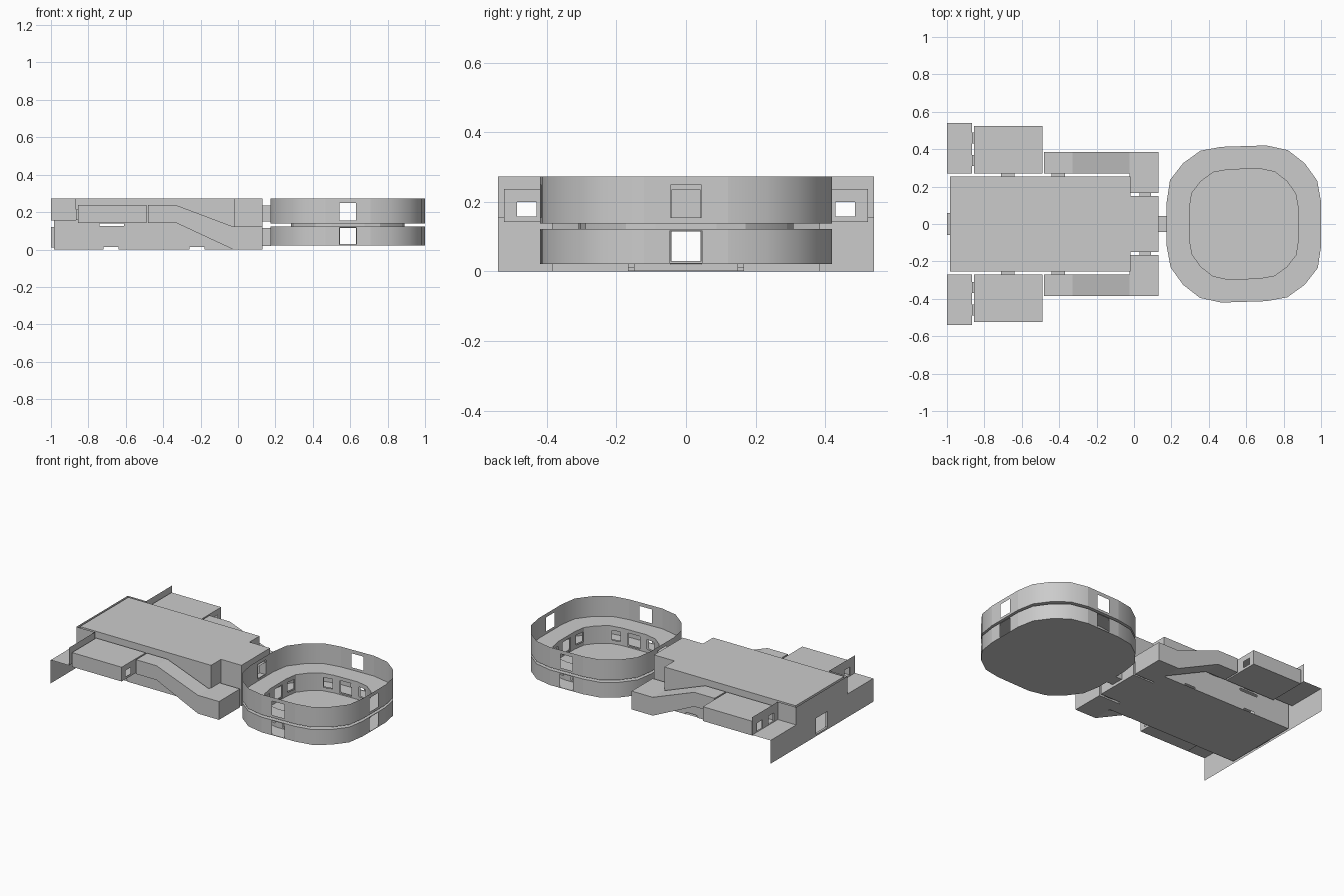
import bpy, bmesh
from mathutils import Vector

if "Cube" in bpy.data.objects:
    bpy.data.objects.remove(bpy.data.objects["Cube"])


class Part:
    """Thin-shell part assembled from walls, slabs and boxes."""
    def __init__(self, name):
        self.name, self.bm = name, bmesh.new()

    def face(self, pts):
        self.bm.faces.new([self.bm.verts.new(p) for p in pts])

    def wall(self, p, q, z0, z1, holes=()):
        # holes: (u0, u1, h0, h1), u measured from p along the wall, h is absolute z
        p, q = Vector(p), Vector(q)
        length = (q - p).length
        d = (q - p) / length
        us = sorted({0, length, *[u for h in holes for u in h[:2]]})
        zs = sorted({z0, z1, *[z for h in holes for z in h[2:]]})
        for a, b in zip(us, us[1:]):
            for c, e in zip(zs, zs[1:]):
                u, z = (a + b) / 2, (c + e) / 2
                if any(h[0] < u < h[1] and h[2] < z < h[3] for h in holes):
                    continue
                A, B = p + d * a, p + d * b
                self.face([(A.x, A.y, c), (B.x, B.y, c), (B.x, B.y, e), (A.x, A.y, e)])

    def slab(self, pts, z):
        self.face([(x, y, z) for x, y in pts])

    def annulus(self, outer, inner, z):
        n = len(outer)
        for i in range(n):
            j = (i + 1) % n
            self.slab([outer[i], outer[j], inner[j], inner[i]], z)

    def prism(self, pts, z0, z1, holes={}, skip=()):
        # holes maps side index to a hole list; skip lists open sides
        for i, p in enumerate(pts):
            if i not in skip:
                self.wall(p, pts[(i + 1) % len(pts)], z0, z1, holes.get(i, ()))
        self.slab(pts, z0)
        self.slab(pts, z1)

    def box(self, x0, x1, y0, y1, z0, z1, holes={}, skip=()):
        # sides: 0 = -y, 1 = +x, 2 = +y, 3 = -x
        self.prism([(x0, y0), (x1, y0), (x1, y1), (x0, y1)], z0, z1, holes, skip)

    def done(self, mirror=False, smooth=False):
        bmesh.ops.remove_doubles(self.bm, verts=self.bm.verts, dist=1e-4)
        bmesh.ops.recalc_face_normals(self.bm, faces=self.bm.faces)
        me = bpy.data.meshes.new(self.name)
        self.bm.to_mesh(me)
        self.bm.free()
        ob = bpy.data.objects.new(self.name, me)
        bpy.context.collection.objects.link(ob)
        if mirror:
            m = ob.modifiers.new("mirror", 'MIRROR')
            m.use_axis = (False, True, False)
            m.use_mirror_merge = False
        if smooth:
            bpy.ops.object.select_all(action='DESELECT')
            ob.select_set(True)
            bpy.context.view_layer.objects.active = ob
            bpy.ops.object.shade_smooth_by_angle()
        return ob


TOP, MID, LOW = 0.273, 0.14, 0.122

# Main hall: wide room with a narrower throat toward the round arena
X0, X1, X2, W, N = -0.985, -0.02, 0.13, 0.255, 0.15
hall = Part("main_hall")
outline = [(X0, -W), (X1, -W), (X1, -N), (X2, -N), (X2, N), (X1, N), (X1, W), (X0, W)]
slots = [(-0.74, -0.61, 0.125, MID), (-0.72, -0.64, 0, 0.014), (-0.26, -0.18, 0, 0.014)]
front = [(a - X0, b - X0, c, d) for a, b, c, d in slots]
back = [(X1 - b, X1 - a, c, d) for a, b, c, d in slots]
hall.prism(outline, 0.002, TOP, {
    0: front, 6: back,
    3: [(N - 0.045, N + 0.045, 0.02, 0.115), (N - 0.04, N + 0.04, 0.15, 0.235)],
    7: [(W - 0.06, W + 0.06, 0.012, 0.12)]})
hall.done()

# End wall with stepped shoulders and a central doorway
end = Part("end_wall")
end.wall((-1, -0.54), (-1, 0.54), 0, 0.155, [(0.48, 0.60, 0.012, 0.12)])
end.wall((-1, -0.27), (-1, 0.27), 0.155, TOP)
end.box(-1, X0, -0.06, 0.06, 0.012, 0.12, skip=(1, 3))
end.done()

# Open terraces beside the end wall
terrace = Part("end_terrace")
terrace.slab([(-1, 0.27), (-0.865, 0.27), (-0.865, 0.54), (-1, 0.54)], 0.155)
terrace.wall((-0.865, 0.27), (-0.865, 0.54), 0.155, TOP,
             [(0.04, 0.10, 0.158, 0.215), (0.16, 0.22, 0.158, 0.215)])
terrace.wall((-1, 0.27), (-0.865, 0.27), 0.155, TOP)
for y in (0.31, 0.43):
    terrace.box(-0.865, -0.855, y, y + 0.06, 0.158, 0.215, skip=(1, 3))
terrace.done(mirror=True)

# Side rooms
room = Part("side_room")
room.box(-0.855, -0.49, 0.27, 0.523, 0.142, 0.237, {
    1: [(0.16, 0.215, 0.158, 0.2)],
    3: [(0.523 - y - 0.06, 0.523 - y, 0.158, 0.215) for y in (0.31, 0.43)]})
room.box(-0.71, -0.64, W, 0.27, 0.15, 0.22, skip=(0, 2))
room.done(mirror=True)

# Sloping side passages, leading down to a landing beside the throat
ramp = Part("side_ramp")
path = [(-0.48, 0.142), (-0.33, 0.142), (-0.025, 0.0), (0.13, 0.0)]
roof = [(-0.48, 0.237), (-0.33, 0.237), (-0.025, LOW), (0.13, LOW)]
Y0, Y1 = 0.27, 0.385
for i in range(3):
    (xa, la), (xb, lb), ha, hb = path[i], path[i + 1], roof[i][1], roof[i + 1][1]
    for y in (Y0, Y1):
        if not (y == Y0 and i == 2):
            ramp.face([(xa, y, la), (xb, y, lb), (xb, y, hb), (xa, y, ha)])
    for a, b in ((la, lb), (ha, hb)):
        ramp.face([(xa, Y0, a), (xb, Y0, b), (xb, Y1, b), (xa, Y1, a)])
ramp.wall((-0.48, Y0), (-0.48, Y1), 0.142, 0.237)
ramp.wall((0.13, Y0), (0.13, Y1), 0, LOW)
ramp.box(-0.025, 0.13, 0.165, Y0, 0, LOW, skip=(2,))
ramp.box(-0.44, -0.37, W, Y0, 0.15, 0.22, skip=(0, 2))
ramp.box(0.03, 0.09, N, 0.165, 0.01, 0.1, skip=(0, 2))
ramp.done(mirror=True)

# Rounded outline of the arena: 20 sides, every fifth one faces an axis
quarter = [(0.4125, 0.12), (0.392, 0.232), (0.325, 0.325), (0.235, 0.395), (0.12, 0.42)]
loop = []
for k in range(4):
    for x, y in quarter:
        for _ in range(k):
            x, y = -y, x
        loop.append((x, y))
CX = 0.5875


def ring(s):
    return [(CX + max(-0.4125, min(0.4125, x)) * s, y * s) for x, y in loop]


def ring_wall(part, pts, z0, z1, axis_hole, corner_hole=None):
    # holes: (width share, bottom, top), centred on the side
    for i, p in enumerate(pts):
        q = pts[(i + 1) % len(pts)]
        length = (Vector(q) - Vector(p)).length
        h = axis_hole if i % 5 == 4 else corner_hole if i % 5 in (0, 3) else None
        m = length / 2
        part.wall(p, q, z0, z1, [(m - m * h[0], m + m * h[0], h[1], h[2])] if h else ())


outer, inner, core = ring(1), ring(0.735), ring(0.705)

# Upper gallery: open-topped wall and walkway
upper = Part("upper_gallery")
ring_wall(upper, outer, 0.138, TOP, (0.37, 0.155, 0.248))
upper.annulus(outer, inner, 0.138)
upper.done(smooth=True)

# Lower gallery: wall, ceiling and full floor
lower = Part("lower_gallery")
ring_wall(lower, outer, 0.021, LOW, (0.38, 0.024, 0.118))
lower.annulus(outer, inner, LOW)
lower.slab(outer, 0.021)
lower.done(smooth=True)

# Inner pit wall with a ring of windows
pit = Part("pit_wall")
for pts in (inner, core):
    ring_wall(pit, pts, 0.021, 0.138, (0.5, 0.03, 0.115), (0.72, 0.045, 0.11))
pit.annulus(inner, core, 0.138)
pit.done(smooth=True)

# Two-storey link between hall and arena
link = Part("arena_link")
for z0, z1 in ((0.02, 0.115), (0.15, 0.235)):
    link.box(0.13, 0.176, -0.042, 0.042, z0, z1, skip=(1, 3))
link.done()
